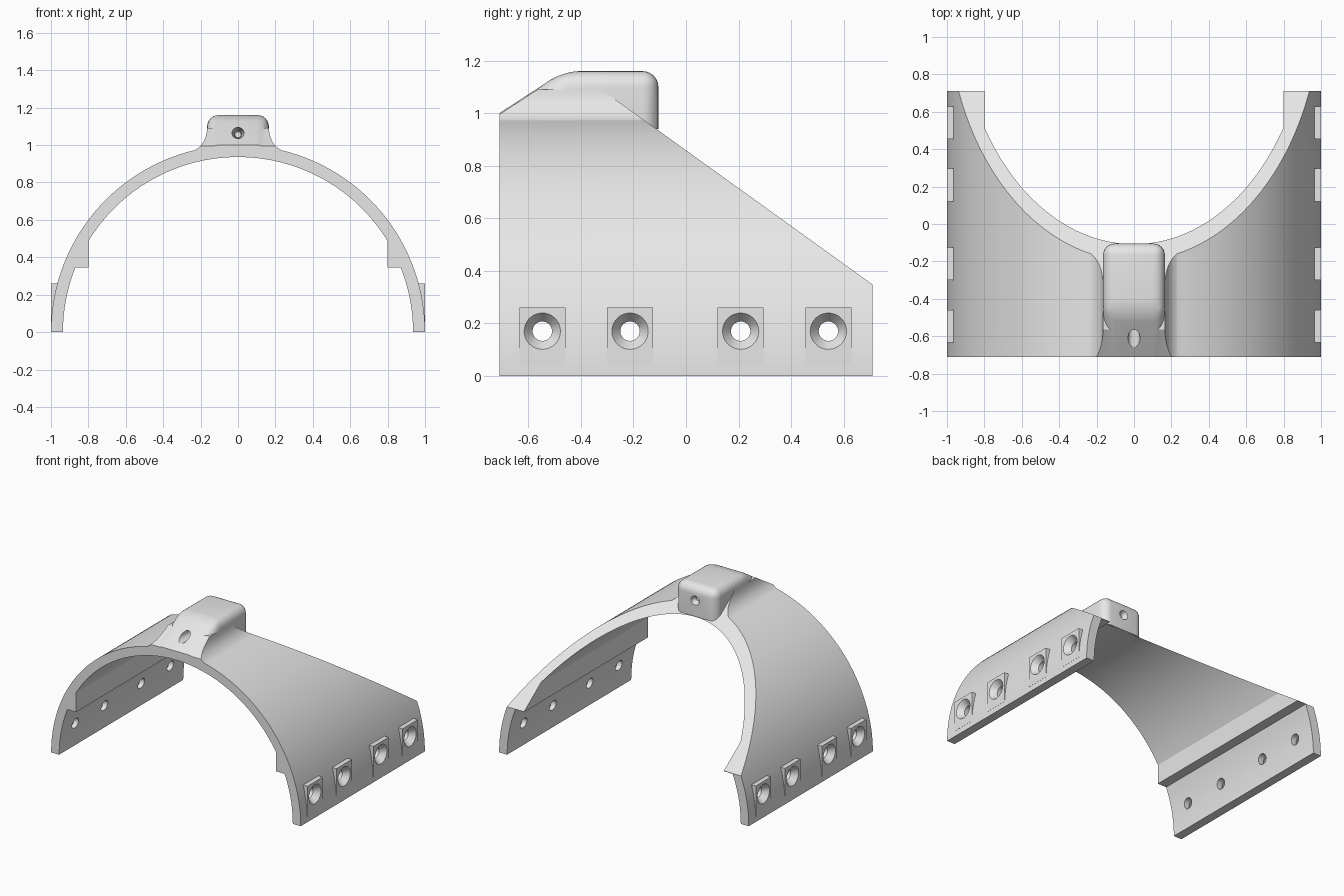
import bpy, bmesh
from math import sin, cos, pi, radians
from mathutils import Vector, Matrix

default = bpy.data.objects.get("Cube")
if default:
    bpy.data.objects.remove(default, do_unlink=True)

grey = bpy.data.materials.new("plain_grey")
grey.use_nodes = True
grey.diffuse_color = (0.8, 0.8, 0.8, 1)
for node in grey.node_tree.nodes:
    if node.type == 'BSDF_PRINCIPLED':
        node.inputs["Base Color"].default_value = (0.8, 0.8, 0.8, 1)


def make(name, bm):
    bmesh.ops.recalc_face_normals(bm, faces=bm.faces[:])
    mesh = bpy.data.meshes.new(name)
    bm.to_mesh(mesh)
    bm.free()
    mesh.materials.append(grey)
    obj = bpy.data.objects.new(name, mesh)
    bpy.context.collection.objects.link(obj)
    return obj


def prism(name, points, axis, start, end, bevel=0):
    """Extrude a flat outline along x (points are y, z) or y (points are x, z)."""
    bm = bmesh.new()
    place = (lambda p: (start, *p)) if axis == 'x' else (lambda p: (p[0], start, p[1]))
    face = bm.faces.new([bm.verts.new(place(p)) for p in points])
    ext = bmesh.ops.extrude_face_region(bm, geom=[face])
    step = Vector((1, 0, 0) if axis == 'x' else (0, 1, 0)) * (end - start)
    bmesh.ops.translate(bm, vec=step, verts=[v for v in ext["geom"] if isinstance(v, bmesh.types.BMVert)])
    bmesh.ops.recalc_face_normals(bm, faces=bm.faces[:])
    if bevel:
        low = min(v.co.z for v in bm.verts) + 0.001
        edges = [e for e in bm.edges if max(v.co.z for v in e.verts) > low]
        bmesh.ops.bevel(bm, geom=edges, offset=bevel, segments=6, profile=0.5, affect='EDGES')
    return make(name, bm)


def cone(name, a, b, r1, r2):
    a, b = Vector(a), Vector(b)
    turn = (b - a).to_track_quat('Z', 'Y').to_matrix().to_4x4()
    bm = bmesh.new()
    bmesh.ops.create_cone(bm, cap_ends=True, segments=32, radius1=r1, radius2=r2,
                          depth=(b - a).length, matrix=Matrix.Translation((a + b) / 2) @ turn)
    return make(name, bm)


def combine(target, other, operation):
    mod = target.modifiers.new("combine", 'BOOLEAN')
    mod.operation, mod.solver, mod.object = operation, 'EXACT', other
    graph = bpy.context.evaluated_depsgraph_get()
    result = bpy.data.meshes.new_from_object(target.evaluated_get(graph))
    target.modifiers.clear()
    target.data = result
    bpy.data.objects.remove(other, do_unlink=True)


# Half-round shell with an inner ledge along each side
FRONT, BACK, INNER = -0.71, 0.71, 0.936
STEPS = 96
outline = [(cos(pi * i / STEPS), sin(pi * i / STEPS)) for i in range(STEPS + 1)]
outline[0], outline[-1] = (1, 0), (-1, 0)


def inner_arc(a, b, count):
    return [(INNER * cos(a + (b - a) * i / count), INNER * sin(a + (b - a) * i / count))
            for i in range(count + 1)]


low, high = 0.377, 0.546
outline += inner_arc(pi, pi - low, 10)
outline += [(-0.8, 0.345)]
outline += inner_arc(pi - high, high, 72)
outline += [(0.8, 0.345)]
outline += inner_arc(low, 0, 10)
arch = prism("arch_bracket", outline, 'y', -0.9, BACK)

# Curved fillets where the housing meets the shell
for side in (-1, 1):
    start, bend, end = Vector((0.165, 1.09)), Vector((0.17, 0.995)), Vector((0.25, 0.964))
    curve = [start * (1 - t) ** 2 + bend * 2 * t * (1 - t) + end * t * t
             for t in [i / 12 for i in range(13)]]
    points = [(0.12, 0.95), (0.12, 1.09)] + [tuple(p) for p in curve] + [(0.25, 0.95)]
    fillet = prism("fillet", [(side * x, z) for x, z in points], 'y', -0.9, -0.1)
    ramp = prism("ramp_cutter", [(-1, 0.807), (0.2, 1.587), (-1, 1.587)], 'x', -0.5, 0.5)
    combine(fillet, ramp, 'DIFFERENCE')
    combine(arch, fillet, 'UNION')

# Slanted rear cut
wedge = prism("rear_cutter", [(-0.9, 1.506), (1, 0.139), (1, 2), (-0.9, 2)], 'x', -2, 2)
combine(arch, wedge, 'DIFFERENCE')

# Rounded housing on the crown, with a ramp towards the front
housing = prism("housing", [(-0.802, 0.94), (-0.465, 1.16), (-0.105, 1.16), (-0.105, 0.94)],
                'x', -0.165, 0.165, bevel=0.06)
combine(arch, housing, 'UNION')

# Flat front end
trim = prism("front_cutter", [(-1.5, -1), (FRONT, -1), (FRONT, 2), (-1.5, 2)], 'x', -2, 2)
combine(arch, trim, 'DIFFERENCE')

# Flat screw pads with countersunk holes
HOLE_Z = 0.17
for side in (-1, 1):
    for y in (-0.547, -0.213, 0.208, 0.542):
        pad = prism("screw_pad", [(y - 0.0875, 0.04), (y + 0.0875, 0.04),
                                  (y + 0.0875, 0.26), (y - 0.0875, 0.26)],
                    'x', side * 0.95, side)
        combine(arch, pad, 'UNION')
        bore = cone("bore", (side * 0.7, y, HOLE_Z), (side * 1.1, y, HOLE_Z), 0.037, 0.037)
        combine(arch, bore, 'DIFFERENCE')
        sink = cone("countersink", (side * 0.955, y, HOLE_Z), (side * 1.01, y, HOLE_Z), 0.034, 0.077)
        combine(arch, sink, 'DIFFERENCE')

# Cable hole through the housing, flared at both ends
for a, b, r1, r2 in (((0, -0.9, 1.055), (0, 0, 1.055), 0.018, 0.018),
                     ((0, -0.75, 1.075), (0, -0.42, 1.058), 0.042, 0.019),
                     ((0, -0.14, 1.055), (0, -0.09, 1.055), 0.016, 0.04)):
    combine(arch, cone("cable_cutter", a, b, r1, r2), 'DIFFERENCE')

bpy.ops.object.select_all(action='DESELECT')
arch.select_set(True)
bpy.context.view_layer.objects.active = arch
bpy.ops.object.shade_smooth_by_angle(angle=radians(30))
